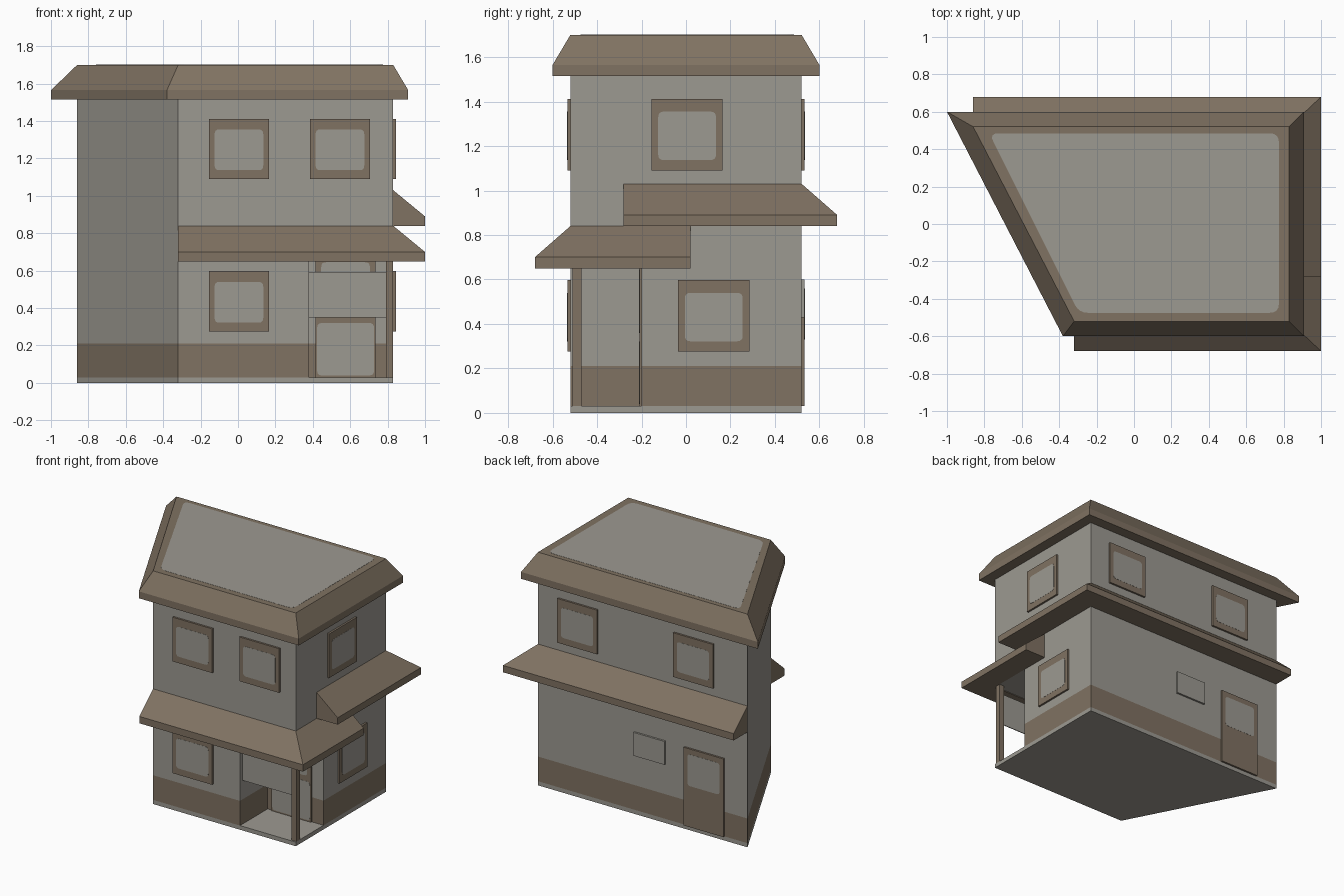
import bpy
from mathutils import Vector, Matrix

if "Cube" in bpy.data.objects:
    bpy.data.objects.remove(bpy.data.objects["Cube"])


def material(name, rgb):
    m = bpy.data.materials.new(name)
    m.diffuse_color = (*rgb, 1)
    m.use_nodes = True
    m.node_tree.nodes["Principled BSDF"].inputs["Base Color"].default_value = m.diffuse_color
    return m


GREY = material("warm_grey", (0.335, 0.32, 0.285))
BROWN = material("roof_brown", (0.215, 0.168, 0.122))


def mesh_object(name, verts, faces, mat):
    me = bpy.data.meshes.new(name)
    me.from_pydata(verts, [], faces)
    me.materials.append(mat)
    ob = bpy.data.objects.new(name, me)
    bpy.context.collection.objects.link(ob)
    return ob


def loft(name, rings, mat, cap=True):
    """Skin a list of equal closed rings and cap both ends."""
    n = len(rings[0])
    verts = [v for r in rings for v in r]
    faces = [(k * n + i, k * n + (i + 1) % n, (k + 1) * n + (i + 1) % n, (k + 1) * n + i)
             for k in range(len(rings) - 1) for i in range(n)]
    if cap:
        faces += [tuple(reversed(range(n))), tuple(range(len(verts) - n, len(verts)))]
    return mesh_object(name, verts, faces, mat)


def prism(name, outline, z0, z1, mat):
    return loft(name, [[(x, y, z) for x, y in outline] for z in (z0, z1)], mat)


def rounded(points, r, steps=4):
    """Round the corners of a flat outline."""
    out = []
    pts = [Vector(p) for p in points]
    for i, p in enumerate(pts):
        a = p + (pts[i - 1] - p).normalized() * r
        b = p + (pts[(i + 1) % len(pts)] - p).normalized() * r
        for s in range(steps + 1):
            t = s / steps
            out.append(tuple(a * (1 - t) ** 2 + p * 2 * t * (1 - t) + b * t * t))
    return out


def rect(x0, x1, y0, y1):
    return [(x0, y0), (x1, y0), (x1, y1), (x0, y1)]


# Wall frames: local x along wall, local y up, local z outwards
def wall(origin, along, out):
    m = Matrix((along, (0, 0, 1), out)).transposed().to_4x4()
    m.translation = origin
    return m


FRONT = wall((0, -0.52, 0), (1, 0, 0), (0, -1, 0))
PORCH = wall((0, -0.20, 0), (1, 0, 0), (0, -1, 0))
RIGHT = wall((0.83, 0, 0), (0, 1, 0), (1, 0, 0))
BACK = wall((0, 0.52, 0), (-1, 0, 0), (0, 1, 0))


def plate(name, m, outline, d0, d1, mat):
    ob = prism(name, outline, d0, d1, mat)
    ob.data.transform(m)
    return ob


def framed(name, m, x0, z0, z1, panes, width=0.32, depth=0.014):
    """Brown board with rounded grey panes given as (z0, z1, side margin)."""
    plate(name + "_frame", m, rect(x0, x0 + width, z0, z1), -0.005, depth, BROWN)
    for p0, p1, s in panes:
        plate(name + "_pane", m, rounded(rect(x0 + s, x0 + width - s, p0, p1), 0.025),
              depth - 0.002, depth + 0.001, GREY)


# House body: floor slab, ground floor with cut-away porch, upper floor
PLAN = [(-0.86, 0.52), (-0.32, -0.52), (0.83, -0.52), (0.83, 0.52)]
LOWER = [(-0.86, 0.52), (-0.32, -0.52), (0.38, -0.52), (0.38, -0.20), (0.83, -0.20), (0.83, 0.52)]
prism("floor_slab", PLAN, 0, 0.03, GREY)
prism("skirting_band", LOWER, 0.03, 0.21, BROWN)
prism("ground_floor_walls", LOWER, 0.21, 0.655, GREY)
prism("upper_floor_walls", PLAN, 0.655, 1.60, GREY)

# Main roof with grey top panel
EAVE = [(-1.0, 0.60), (-0.38, -0.60), (0.91, -0.60), (0.91, 0.60)]
loft("main_roof", [[(x, y, z) for x, y in ring] for ring, z in
                   ((EAVE, 1.515), (EAVE, 1.565), (PLAN, 1.70))], BROWN)
TOP = [(-0.775, 0.485), (-0.295, -0.475), (0.775, -0.475), (0.775, 0.485)]
prism("roof_top_panel", rounded(TOP, 0.05), 1.698, 1.701, GREY)


# Awnings wrapping round a corner
def awning(name, stations, z):
    loft(name, [[(*i, z), (*i, z + 0.19), (*o, z + 0.05), (*o, z)] for i, o in stations], BROWN)


awning("front_awning", [((-0.32, -0.52), (-0.32, -0.68)), ((0.83, -0.52), (1.0, -0.68)),
                        ((0.83, 0.02), (1.0, 0.02))], 0.65)
awning("back_awning", [((0.83, -0.28), (1.0, -0.28)), ((0.83, 0.52), (1.0, 0.68)),
                       ((-0.86, 0.52), (-0.86, 0.68))], 0.84)

# Windows
for n, m, x0, z0 in (("front_upper_left", FRONT, -0.155, 1.09), ("front_upper_right", FRONT, 0.385, 1.09),
                     ("front_lower", FRONT, -0.155, 0.275), ("right_upper", RIGHT, -0.155, 1.09),
                     ("right_lower", RIGHT, -0.035, 0.275), ("back_upper_a", BACK, -0.665, 1.09),
                     ("back_upper_b", BACK, 0.27, 1.09)):
    framed(n + "_window", m, x0, z0, z0 + 0.322, [(z0 + 0.047, z0 + 0.265, 0.03)])

# Doors and back wall box
framed("front_door", PORCH, 0.415, 0.03, 0.655, [(0.04, 0.32, 0.008), (0.36, 0.645, 0.03)], depth=0.01)
framed("back_door", BACK, 0.355, 0.03, 0.60, [(0.33, 0.56, 0.03)])
plate("back_wall_box", BACK, rect(-0.05, 0.20, 0.43, 0.60), -0.005, 0.014, GREY)

# Porch corner post and hanging screen
prism("porch_post", rect(0.79, 0.83, -0.51, -0.47), 0.03, 0.65, BROWN)
prism("porch_screen", rect(0.375, 0.79, -0.493, -0.487), 0.35, 0.592, GREY)

# Make every face point outwards
import bmesh
for ob in bpy.context.collection.objects:
    bm = bmesh.new()
    bm.from_mesh(ob.data)
    bmesh.ops.recalc_face_normals(bm, faces=bm.faces)
    bm.to_mesh(ob.data)
    bm.free()
